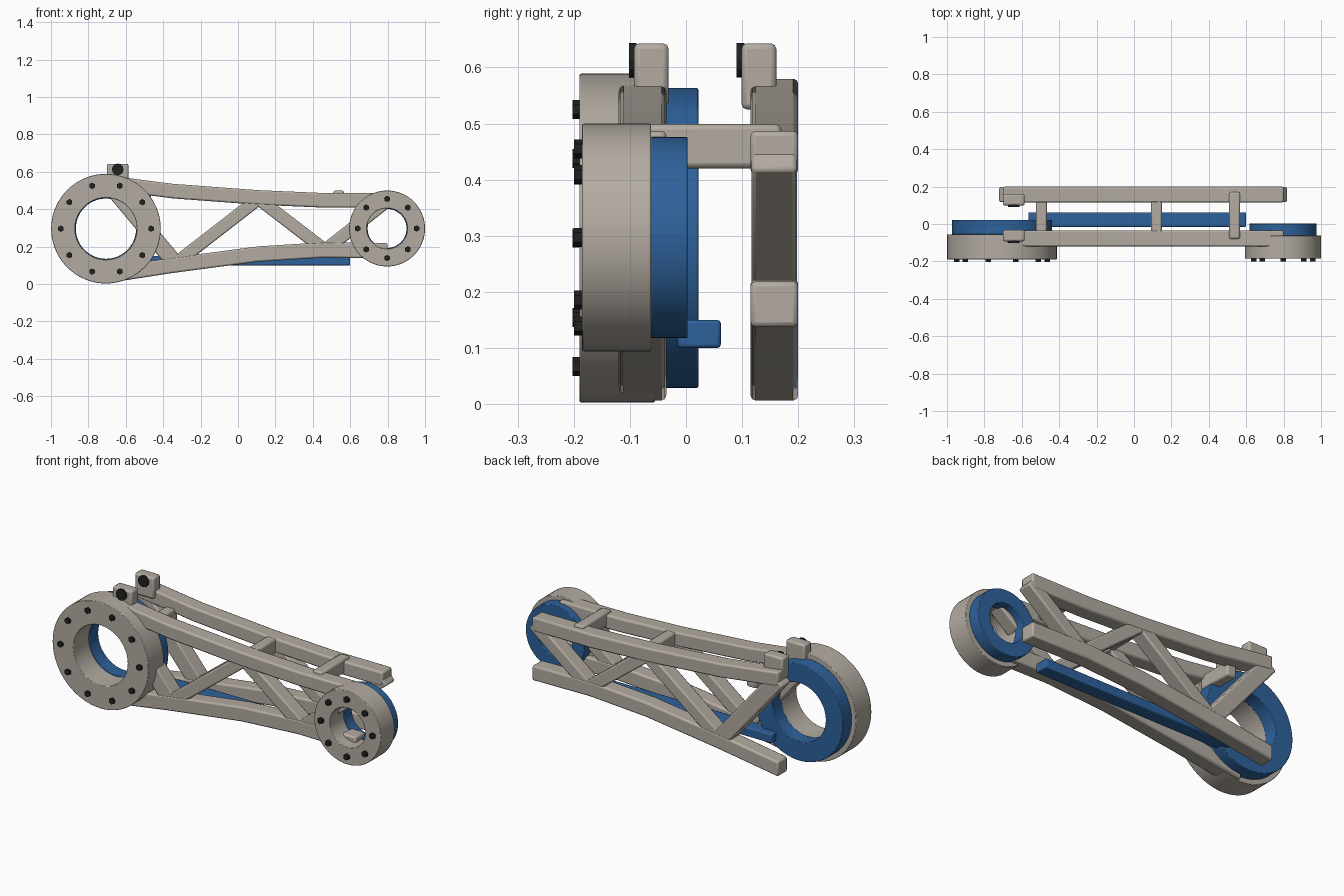
import bpy, bmesh, math
from mathutils import Vector, Matrix

cube = bpy.data.objects.get("Cube")
if cube:
    bpy.data.objects.remove(cube, do_unlink=True)


def material(name, rgb):
    m = bpy.data.materials.new(name)
    m.use_nodes = True
    m.diffuse_color = (*rgb, 1)
    m.node_tree.nodes["Principled BSDF"].inputs["Base Color"].default_value = (*rgb, 1)
    return m


GREY = material("warm grey", (0.45, 0.41, 0.36))
BLUE = material("blue", (0.027, 0.122, 0.33))
BLACK = material("black", (0.015, 0.015, 0.015))


def finish(name, bm, mat, bevel=0.0, smooth=True):
    bmesh.ops.recalc_face_normals(bm, faces=bm.faces)
    mesh = bpy.data.meshes.new(name)
    bm.to_mesh(mesh)
    bm.free()
    mesh.materials.append(mat)
    ob = bpy.data.objects.new(name, mesh)
    bpy.context.collection.objects.link(ob)
    if bevel:
        mod = ob.modifiers.new("Bevel", "BEVEL")
        mod.width = bevel
        mod.segments = 2
        mod.limit_method = "ANGLE"
        mod.angle_limit = math.radians(40)
    if smooth:
        bpy.ops.object.select_all(action="DESELECT")
        ob.select_set(True)
        bpy.context.view_layer.objects.active = ob
        bpy.ops.object.shade_smooth_by_angle(angle=math.radians(35))
    return ob


def extrude_outline(name, outline, y0, y1, mat, bevel):
    """Extrude an (x, z) outline along y."""
    bm = bmesh.new()
    front = [bm.verts.new((x, y0, z)) for x, z in outline]
    back = [bm.verts.new((x, y1, z)) for x, z in outline]
    bm.faces.new(front)
    bm.faces.new(back[::-1])
    n = len(outline)
    for i in range(n):
        j = (i + 1) % n
        bm.faces.new((front[i], back[i], back[j], front[j]))
    return finish(name, bm, mat, bevel)


def box(name, x0, x1, y0, y1, z0, z1, mat, bevel=0.01):
    return extrude_outline(name, [(x0, z0), (x1, z0), (x1, z1), (x0, z1)], y0, y1, mat, bevel)


def chord(name, path, depth, y0, y1):
    h = depth / 2
    outline = [(x, z - h) for x, z in path] + [(x, z + h) for x, z in reversed(path)]
    extrude_outline(name, outline, y0, y1, GREY, 0.009)


def strut(name, a, b, width, y0, y1):
    a, b = Vector(a), Vector(b)
    d = (b - a).normalized()
    n = Vector((-d.y, d.x)) * width / 2
    extrude_outline(name, [tuple(p) for p in (a - n, b - n, b + n, a + n)], y0, y1, GREY, 0.008)


def ring(name, cx, cz, outer, inner, y0, y1, mat, seg=72):
    bm = bmesh.new()
    loops = []
    for r, y in ((outer, y0), (outer, y1), (inner, y1), (inner, y0)):
        loops.append([bm.verts.new((cx + r * math.cos(2 * math.pi * i / seg), y,
                                    cz + r * math.sin(2 * math.pi * i / seg)))
                      for i in range(seg)])
    for k in range(4):
        p, q = loops[k], loops[(k + 1) % 4]
        for i in range(seg):
            j = (i + 1) % seg
            bm.faces.new((p[i], p[j], q[j], q[i]))
    return finish(name, bm, mat, 0.003)


def bolt(name, x, z, radius, y0, y1, sides=6):
    bm = bmesh.new()
    spot = Matrix.Translation((x, (y0 + y1) / 2, z)) @ Matrix.Rotation(math.pi / 2, 4, "X")
    bmesh.ops.create_cone(bm, cap_ends=True, segments=sides, radius1=radius,
                          radius2=radius, depth=y1 - y0, matrix=spot)
    finish(name, bm, BLACK, smooth=False)


def bolt_circle(name, cx, cz, radius, count, y0, y1):
    for i in range(count):
        t = 2 * math.pi * i / count
        bolt(f"{name}_{i + 1}", cx + radius * math.cos(t), cz + radius * math.sin(t),
             0.017, y0, y1)


# Bearing housings, their blue backing rings and bolts
BIG, SMALL = (-0.706, 0.296), (0.797, 0.297)
ring("large_housing", *BIG, 0.293, 0.165, -0.19, -0.055, GREY)
ring("large_backing_ring", *BIG, 0.267, 0.161, -0.056, 0.022, BLUE)
bolt_circle("large_housing_bolt", *BIG, 0.241, 10, -0.202, -0.185)
ring("small_housing", *SMALL, 0.203, 0.108, -0.185, -0.062, GREY)
ring("small_backing_ring", *SMALL, 0.179, 0.104, -0.063, 0.003, BLUE)
bolt_circle("small_housing_bolt", *SMALL, 0.158, 8, -0.2, -0.18)

# Two matching truss sides
UPPER = [(-0.7, 0.542), (-0.35, 0.497), (0.105, 0.463), (0.45, 0.448), (0.8, 0.448)]
LOWER = [(-0.7, 0.046), (-0.35, 0.1), (0.105, 0.16), (0.45, 0.182), (0.8, 0.178)]
NODES = [(-0.69, 0.535), (-0.335, 0.11), (0.11, 0.455), (0.465, 0.182), (0.8, 0.445)]
for side, y0, y1 in (("front", -0.12, -0.035), ("rear", 0.115, 0.2)):
    chord(f"{side}_upper_beam", UPPER, 0.078, y0, y1)
    chord(f"{side}_lower_beam", LOWER, 0.082, y0, y1)
    for i, (a, b) in enumerate(zip(NODES, NODES[1:])):
        strut(f"{side}_diagonal_{i + 1}", a, b, 0.088 if i == 0 else 0.068,
              y0 + 0.002, y1 - 0.002)

# Crossbars joining the two sides
for name, x, y0, y1 in (("left", -0.495, -0.06, 0.14), ("middle", 0.12, -0.06, 0.14),
                        ("right", 0.538, -0.08, 0.17)):
    box(f"{name}_crossbar", x - 0.029, x + 0.029, y0, y1, 0.42, 0.499, GREY)

# Clamp blocks with bolts on the upper beams
for side, y0, y1 in (("front", -0.093, -0.031), ("rear", 0.099, 0.161)):
    box(f"{side}_clamp", -0.701, -0.585, y0, y1, 0.525, 0.643, GREY)
    bolt(f"{side}_clamp_bolt", -0.643, 0.613, 0.031, y0 - 0.009, y0 + 0.005, 12)

# Cable channel between the sides
box("cable_channel", -0.565, 0.6, -0.015, 0.062, 0.1, 0.15, BLUE, 0.006)
